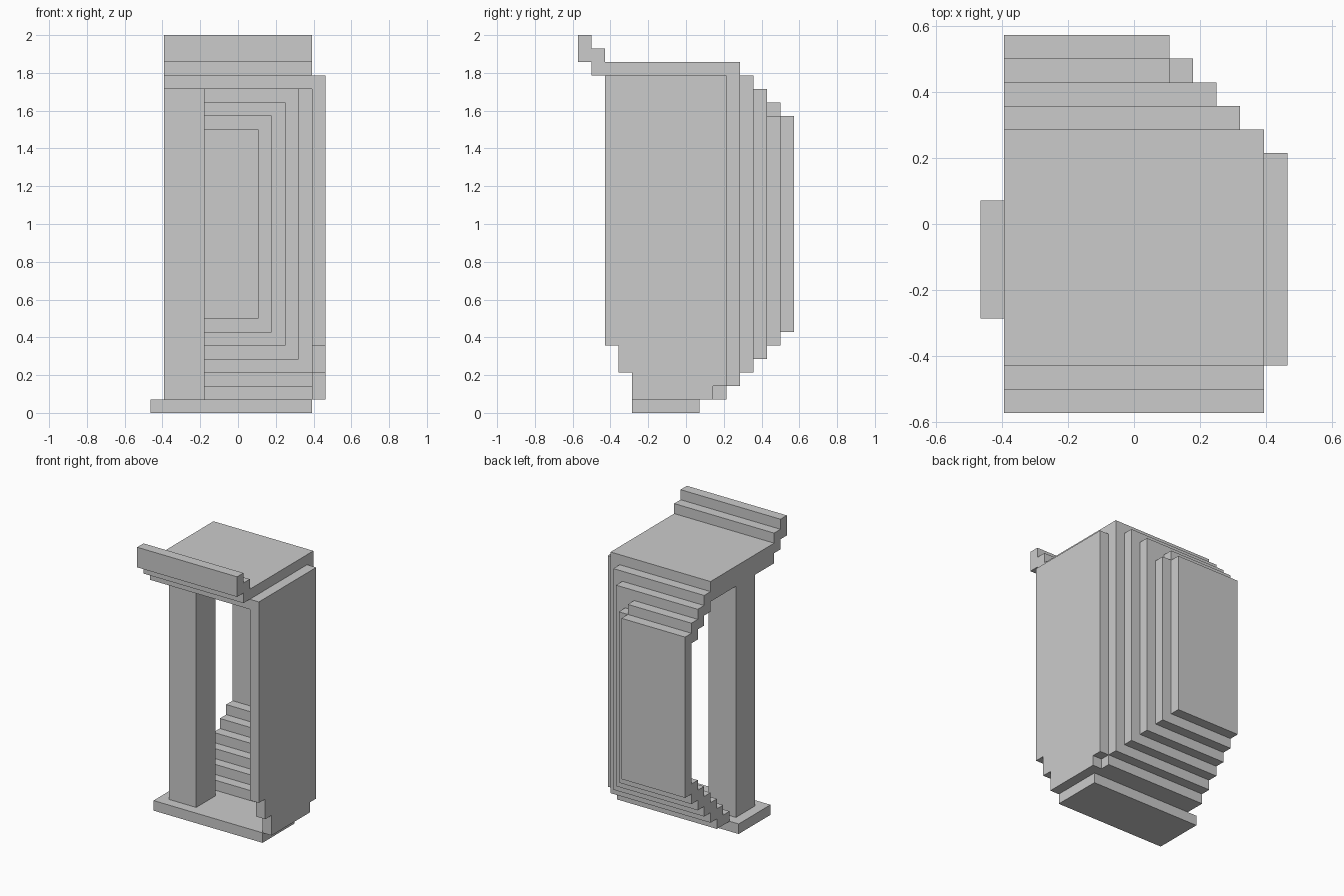
import bpy, bmesh
from mathutils import Vector

if "Cube" in bpy.data.objects:
    bpy.data.objects.remove(bpy.data.objects["Cube"])

U = 1 / 14                      # everything sits on a cubic grid, 28 cells tall
ORIGIN = Vector((6.5, 8, 0))    # grid position of the world origin


def extrude(name, profile, axis, start, end):
    """Extrude a grid profile: (y, z) pairs along x, or (x, z) pairs along y."""
    def place(p, d):
        co = (d, p[0], p[1]) if axis == 'x' else (p[0], d, p[1])
        return (Vector(co) - ORIGIN) * U
    bm = bmesh.new()
    face = bm.faces.new([bm.verts.new(place(p, start)) for p in profile])
    shift = Vector(place((0, 0), end)) - Vector(place((0, 0), start))
    out = bmesh.ops.extrude_face_region(bm, geom=[face], use_keep_orig=True)
    moved = [g for g in out['geom'] if isinstance(g, bmesh.types.BMVert)]
    bmesh.ops.translate(bm, verts=moved, vec=shift)
    bmesh.ops.recalc_face_normals(bm, faces=bm.faces)
    mesh = bpy.data.meshes.new(name)
    bm.to_mesh(mesh)
    bm.free()
    bpy.context.collection.objects.link(bpy.data.objects.new(name, mesh))


def rect(a0, a1, z0, z1):
    return [(a0, z0), (a1, z0), (a1, z1), (a0, z1)]


# Base slab, front-left post and the lowest inner steps
extrude("base_slab", rect(4, 9, 0, 1), 'x', 0, 12)
extrude("post", rect(5, 8, 1, 24), 'x', 1, 4)
extrude("lower_steps", [(9, 1), (11, 1), (11, 3), (10, 3), (10, 2), (9, 2)], 'x', 1, 12)

# Roof with the upturned stepped front lip
extrude("roof", [(0, 26), (1, 26), (1, 25), (2, 25), (2, 24), (11, 24), (11, 26),
                 (2, 26), (2, 27), (1, 27), (1, 28), (0, 28)], 'x', 1, 12)

# Right wall with stepped lower corners
extrude("right_wall", [(2, 5), (3, 5), (3, 3), (4, 3), (4, 1), (10, 1), (10, 2),
                       (11, 2), (11, 25), (2, 25)], 'x', 12, 13)

# Shrinking C-shaped frames stepping towards the back
for k in range(4):
    right, low, high = 12 - k, 2 + k, 26 - k
    top_corner = [(right, high)]
    if k == 3:                  # last frame has a notched top corner
        top_corner = [(right, high - 1), (right - 1, high - 1), (right - 1, high)]
    extrude(f"back_frame_{k + 1}",
            [(1, low), (right, low)] + top_corner +
            [(1, high), (1, high - 2), (right - 1, high - 2),
             (right - 1, low + 2), (1, low + 2)], 'y', 11 + k, 12 + k)

# Flat panel closing the back
extrude("back_panel", rect(1, 8, 6, 22), 'y', 15, 16)
